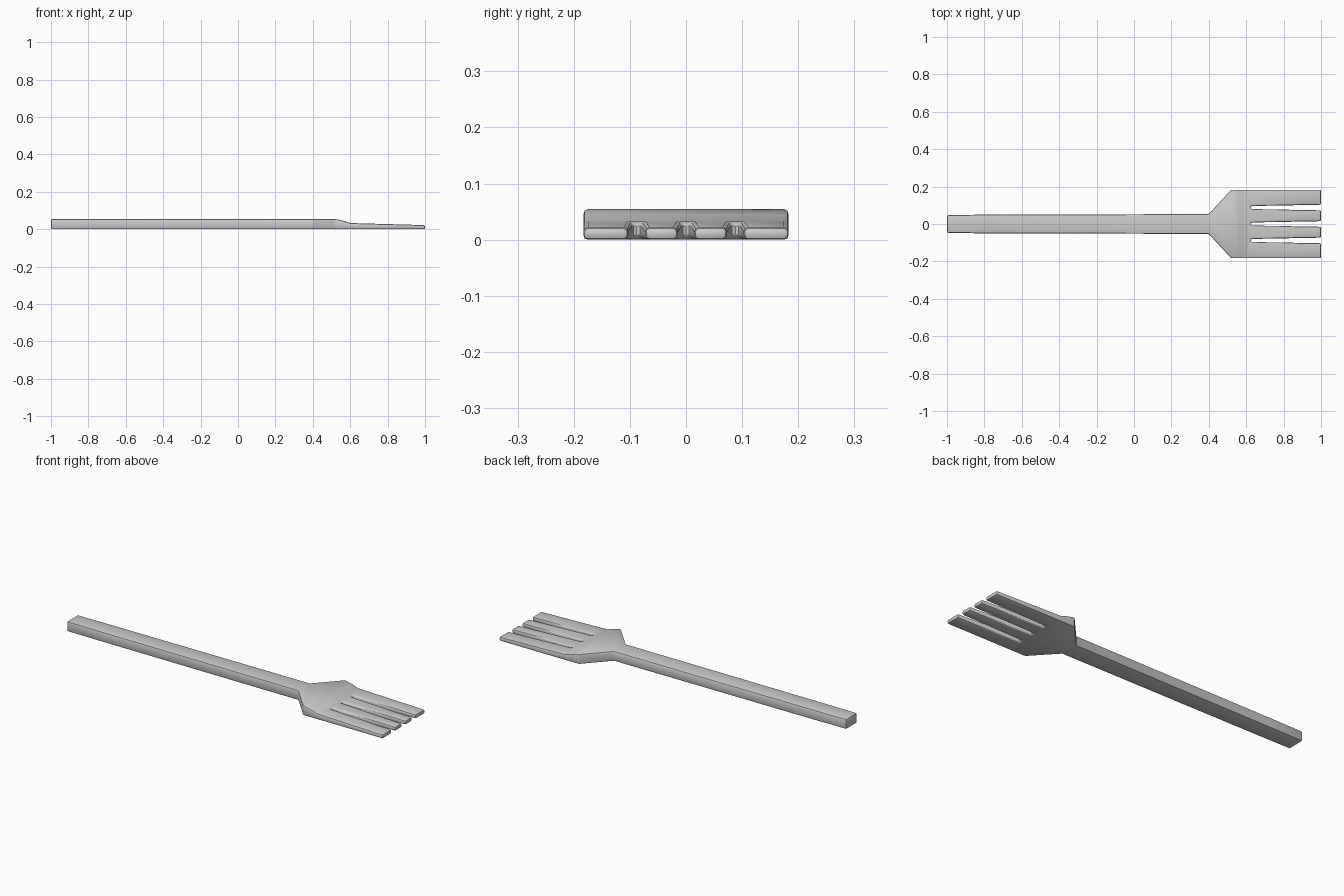
import bpy, bmesh, math

if "Cube" in bpy.data.objects:
    bpy.data.objects.remove(bpy.data.objects["Cube"])

# Upper half of the plan outline, from butt end to tip, then around the slots
half = [(-1, 0.048), (-0.8, 0.05), (0.40, 0.053), (0.52, 0.183), (1, 0.183)]
ROOT, SLOTS = 0.625, (0.088, 0.0, -0.088)


def slot(y):
    return [(1, y + 0.015), (ROOT, y + 0.008), (ROOT, y - 0.008), (1, y - 0.015)]


outline = half + [p for y in SLOTS for p in slot(y)]
outline += [(x, -y) for x, y in reversed(half)]


# Height of the top surface along the length
def top_z(x):
    prof = [(-1, 0.055), (0.52, 0.055), (0.565, 0.045), (0.60, 0.033), (1, 0.022)]
    for (x0, z0), (x1, z1) in zip(prof, prof[1:]):
        if x <= x1 + 1e-5:
            return z0 + (z1 - z0) * (x - x0) / (x1 - x0)
    return prof[-1][1]


# Flat outline, cut across where the profile changes, then thickened
bm = bmesh.new()
bm.faces.new([bm.verts.new((x, y, 0)) for x, y in outline])
for cx in (-0.8, 0.40, 0.52, 0.565, 0.60, ROOT):
    bmesh.ops.bisect_plane(bm, geom=bm.verts[:] + bm.edges[:] + bm.faces[:],
                           dist=1e-5, plane_co=(cx, 0, 0), plane_no=(1, 0, 0))
ext = bmesh.ops.extrude_face_region(bm, geom=bm.faces[:], use_keep_orig=True)
for v in ext["geom"]:
    if isinstance(v, bmesh.types.BMVert):
        v.co.z = top_z(v.co.x)
bmesh.ops.recalc_face_normals(bm, faces=bm.faces[:])

mesh = bpy.data.meshes.new("fork")
bm.to_mesh(mesh)
bm.free()
fork = bpy.data.objects.new("fork", mesh)
bpy.context.collection.objects.link(fork)

# Softened rim
bev = fork.modifiers.new("rim", "BEVEL")
bev.width = 0.009
bev.segments = 2
bev.limit_method = "ANGLE"
bev.angle_limit = math.radians(40)

bpy.context.view_layer.objects.active = fork
fork.select_set(True)
bpy.ops.object.modifier_apply(modifier="rim")
bpy.ops.object.shade_smooth_by_angle(angle=math.radians(35))
